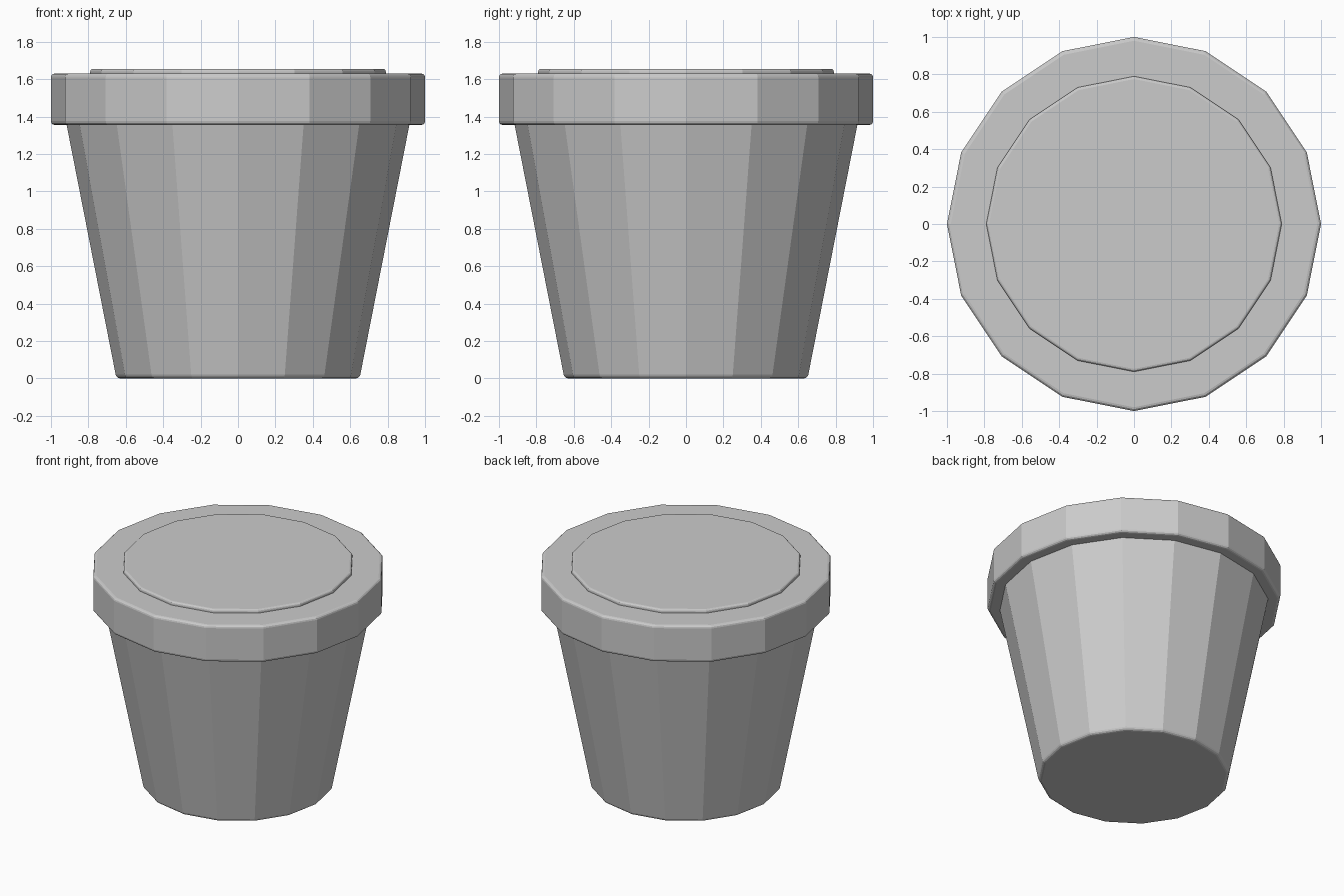
import bpy
import math

cube = bpy.data.objects.get("Cube")
if cube:
    bpy.data.objects.remove(cube, do_unlink=True)

SIDES = 16

grey = bpy.data.materials.new("plain grey")
grey.use_nodes = True
colour = (0.6, 0.6, 0.6, 1)
grey.diffuse_color = colour
grey.node_tree.nodes["Principled BSDF"].inputs["Base Color"].default_value = colour


def tapered_drum(name, bottom_radius, top_radius, z0, z1, bevel):
    """Faceted drum with softened top and bottom edges."""
    bpy.ops.mesh.primitive_cone_add(
        vertices=SIDES, radius1=bottom_radius, radius2=top_radius,
        depth=z1 - z0, location=(0, 0, (z0 + z1) / 2))
    obj = bpy.context.object
    obj.name = name
    obj.data.materials.append(grey)
    # Only the rims are sharp enough to be rounded, not the facets
    mod = obj.modifiers.new("rounded_rims", 'BEVEL')
    mod.width = bevel
    mod.segments = 3
    mod.limit_method = 'ANGLE'
    mod.angle_limit = math.radians(40)
    return obj


# Tapered body, overhanging rim and the soil showing just above it
tapered_drum("pot_body", 0.65, 0.925, 0, 1.40, 0.02)
tapered_drum("pot_rim", 1.0, 1.0, 1.355, 1.63, 0.02)
tapered_drum("soil_disc", 0.79, 0.79, 1.50, 1.655, 0.015)
